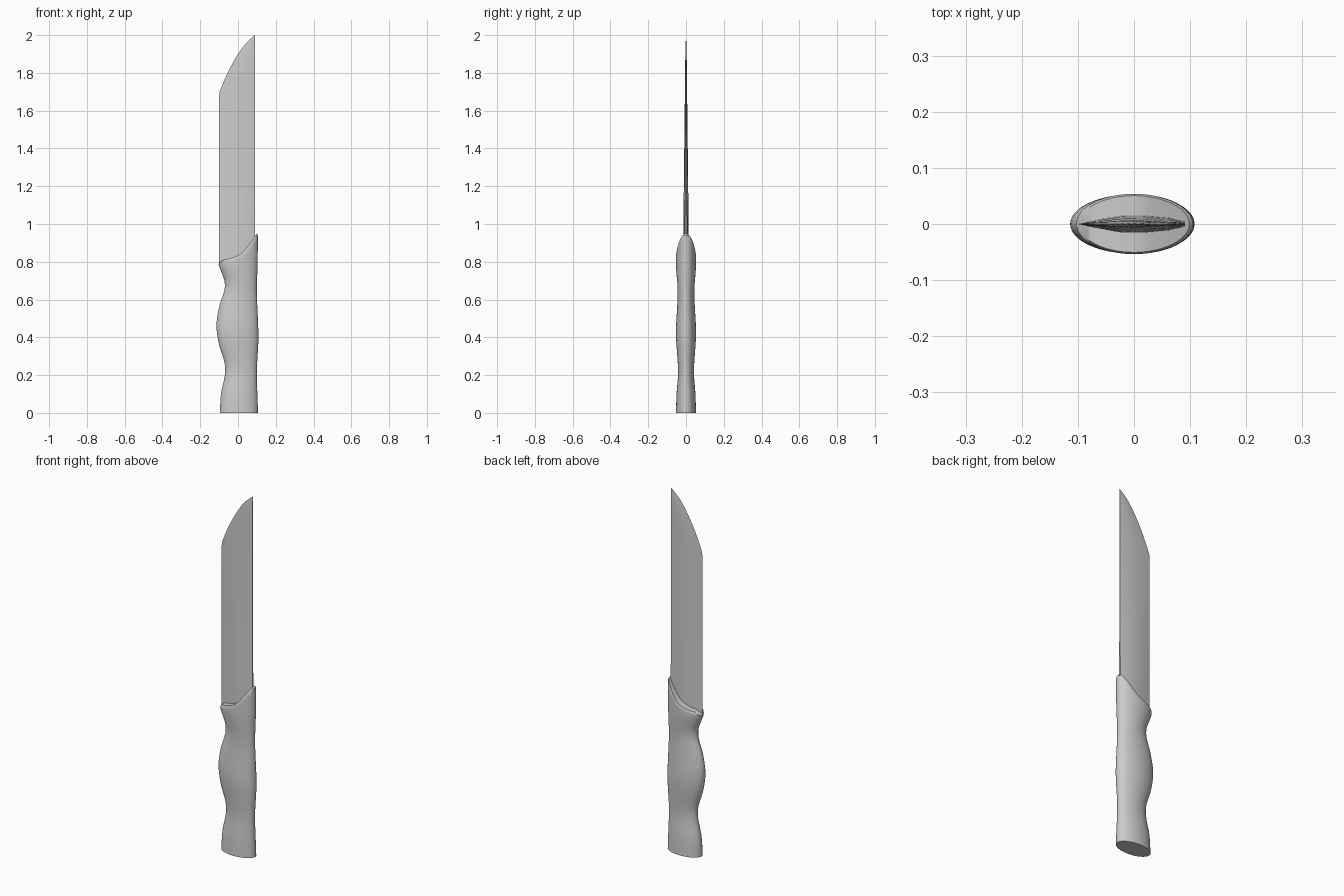
import bpy, bmesh, math

if "Cube" in bpy.data.objects:
    bpy.data.objects.remove(bpy.data.objects["Cube"])


def curve(pts):
    """Smooth Hermite interpolation through (t, value) points."""
    def slope(i):
        a, b = pts[max(i - 1, 0)], pts[min(i + 1, len(pts) - 1)]
        return (b[1] - a[1]) / (b[0] - a[0])

    def f(t):
        t = min(max(t, pts[0][0]), pts[-1][0])
        i = 0
        while i < len(pts) - 2 and t > pts[i + 1][0]:
            i += 1
        (t0, v0), (t1, v1) = pts[i], pts[i + 1]
        h = t1 - t0
        s = (t - t0) / h
        return (v0 * (1 + 2 * s) * (1 - s) ** 2 + h * slope(i) * s * (1 - s) ** 2
                + v1 * s * s * (3 - 2 * s) + h * slope(i + 1) * s * s * (s - 1))
    return f


def finish(name, bm, angle):
    bmesh.ops.remove_doubles(bm, verts=bm.verts, dist=1e-5)
    bmesh.ops.recalc_face_normals(bm, faces=bm.faces)
    me = bpy.data.meshes.new(name)
    bm.to_mesh(me)
    bm.free()
    ob = bpy.data.objects.new(name, me)
    bpy.context.collection.objects.link(ob)
    bpy.ops.object.select_all(action='DESELECT')
    ob.select_set(True)
    bpy.context.view_layer.objects.active = ob
    bpy.ops.object.shade_smooth_by_angle(angle=math.radians(angle))


def loft(bm, rings):
    for a, b in zip(rings, rings[1:]):
        for i in range(len(a)):
            j = (i + 1) % len(a)
            bm.faces.new((a[i], a[j], b[j], b[i]))


# Handle outlines, depth and sloping top edge
belly = curve([(0, -.096), (.1, -.09), (.2, -.07), (.26, -.07), (.36, -.1), (.46, -.114),
               (.56, -.1), (.65, -.072), (.7, -.072), (.75, -.09), (.79, -.103), (.96, -.104)])
back = curve([(0, .106), (.22, .1), (.4, .108), (.64, .1), (.8, .104), (.96, .105)])
depth = curve([(0, .053), (.1, .05), (.22, .042), (.42, .053), (.64, .044), (.78, .053), (.96, .053)])
top = curve([(-.105, .795), (-.08, .81), (-.03, .823), (.02, .845), (.06, .89), (.105, .95)])

# Handle: elliptical rings, the upper ones bending to meet the slope
N = 48
LOW = .65
bm = bmesh.new()


def handle_ring(z_of, scale=1):
    ring = []
    for k in range(N):
        a = 2 * math.pi * k / N
        z = z_of(.104 * math.cos(a))
        l, r = belly(z), back(z)
        ring.append(bm.verts.new(((l + r) / 2 + (r - l) / 2 * math.cos(a) * scale,
                                  depth(z) * math.sin(a) * scale, z)))
    return ring


rings = [handle_ring(lambda x, i=i: LOW * i / 26) for i in range(27)]
rings += [handle_ring(lambda x, s=s: LOW + (top(x) - .008 - LOW) * s / 10) for s in range(1, 11)]
rings.append(handle_ring(top, .94))
loft(bm, rings)
bm.faces.new(rings[0])
# Top face: strips across the handle between matching rim points
rim = rings[-1]
for k in range(N // 2):
    bm.faces.new(list(dict.fromkeys((rim[k], rim[k + 1], rim[(N - k - 1) % N], rim[(N - k) % N]))))
finish("handle", bm, 35)

# Blade: tapering wedge section with a curved clipped point
SPINE = .091
edge = curve([(1.68, -.1), (1.7, -.097), (1.8, -.055), (1.9, 0), (1.96, .045), (2, SPINE - .001)])
section = [(0, 0), (.16, .42), (.4, .95), (.6, 1), (.85, .75), (1, .3)]
outline = section + [(u, -t) for u, t in reversed(section[1:])]
levels = [None, 1.0, 1.35, 1.68] + [1.68 + .32 * i / 16 for i in range(1, 17)]
bm = bmesh.new()
rings = []
for level in levels:
    ring = []
    for u, t in outline:
        x0 = edge(level or 0)
        x = x0 + (SPINE - x0) * u
        z = level or top(x) - .02
        thick = .016 - .0135 * (z - .8) / 1.2
        ring.append(bm.verts.new((x, t * thick * min(1, (SPINE - x0) / .08), z)))
    rings.append(ring)
loft(bm, rings)
bm.faces.new(rings[0])
bm.faces.new(rings[-1])
finish("blade", bm, 25)
